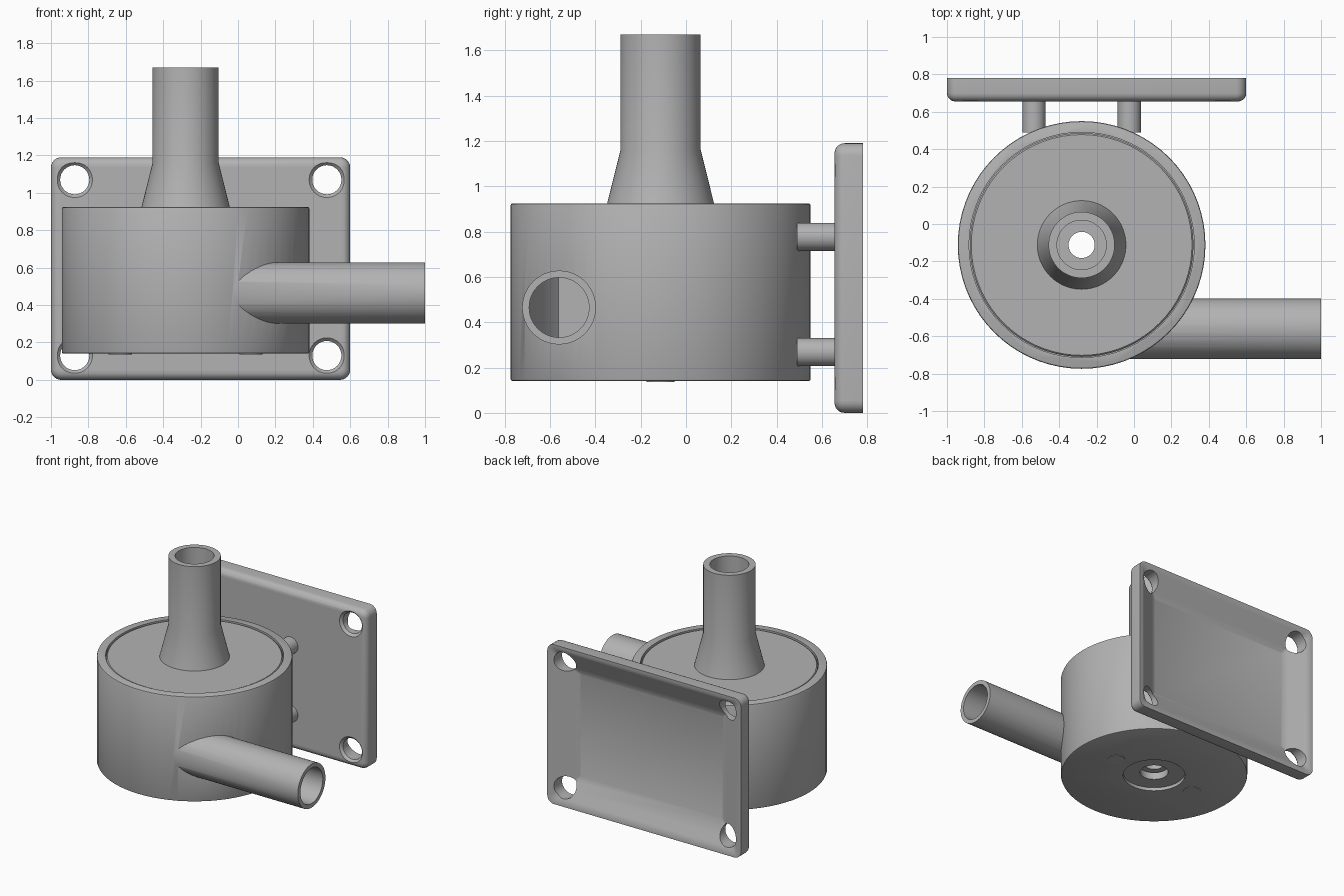
import bpy, bmesh, math
from mathutils import Matrix, Vector

if "Cube" in bpy.data.objects:
    bpy.data.objects.remove(bpy.data.objects["Cube"], do_unlink=True)

CX, CY = -0.28, -0.112      # pump axis
grey = bpy.data.materials.new("plain grey")
grey.use_nodes = True
grey.diffuse_color = (0.45, 0.45, 0.45, 1)
grey.node_tree.nodes["Principled BSDF"].inputs["Base Color"].default_value = (0.45, 0.45, 0.45, 1)


def add(name, bm):
    bmesh.ops.recalc_face_normals(bm, faces=bm.faces)
    mesh = bpy.data.meshes.new(name)
    bm.to_mesh(mesh)
    bm.free()
    mesh.materials.append(grey)
    ob = bpy.data.objects.new(name, mesh)
    bpy.context.collection.objects.link(ob)
    return ob


def lathe(name, profile, center=(CX, CY, 0), segs=72):
    """Revolve a closed (radius, z) outline around the vertical axis."""
    bm = bmesh.new()
    rings = []
    for i in range(segs):
        a = math.tau * i / segs
        rings.append([bm.verts.new((center[0] + r * math.cos(a), center[1] + r * math.sin(a),
                                    center[2] + z)) for r, z in profile])
    n = len(profile)
    for i in range(segs):
        p, q = rings[i], rings[(i + 1) % segs]
        for j in range(n):
            k = (j + 1) % n
            bm.faces.new((p[j], q[j], q[k], p[k]))
    return add(name, bm)


def rod(name, start, end, radius, segs=48, end_radius=None):
    a, b = Vector(start), Vector(end)
    d = b - a
    bm = bmesh.new()
    bmesh.ops.create_cone(bm, cap_ends=True, segments=segs, radius1=radius,
                          radius2=radius if end_radius is None else end_radius, depth=d.length,
                          matrix=Matrix.Translation((a + b) / 2) @ d.to_track_quat('Z', 'Y').to_matrix().to_4x4())
    return add(name, bm)


def activate(ob):
    bpy.ops.object.select_all(action='DESELECT')
    ob.select_set(True)
    bpy.context.view_layer.objects.active = ob


def boolean(ob, tool, op):
    mod = ob.modifiers.new(op, 'BOOLEAN')
    mod.operation, mod.object, mod.solver = op, tool, 'EXACT'
    activate(ob)
    bpy.ops.object.modifier_apply(modifier=mod.name)
    bpy.data.objects.remove(tool, do_unlink=True)


def smooth(ob):
    activate(ob)
    bpy.ops.object.shade_smooth_by_angle(angle=math.radians(30))


# Housing: outer drum joined to the side outlet, then hollowed
B, T, R = 0.14, 0.925, 0.662
housing = rod("housing", (CX, CY, B), (CX, CY, T), R, 72)
activate(housing)
bevel = housing.modifiers.new("edge", 'BEVEL')
bevel.width, bevel.segments, bevel.angle_limit = 0.01, 2, math.radians(40)
bpy.ops.object.modifier_apply(modifier="edge")
OY, OZ = -0.56, 0.465
boolean(housing, rod("outlet", (CX, OY, OZ), (1, OY, OZ), 0.163), 'UNION')
boolean(housing, rod("cavity", (CX, CY, B + 0.08), (CX, CY, T + 0.1), 0.602, 72), 'DIFFERENCE')
boolean(housing, rod("outlet_bore", (CX, OY, OZ), (1.1, OY, OZ), 0.132), 'DIFFERENCE')
boolean(housing, rod("floor_recess", (CX, CY, B - 0.1), (CX, CY, B + 0.025), 0.22), 'DIFFERENCE')
boolean(housing, rod("shaft_hole", (CX, CY, 0), (CX, CY, B + 0.2), 0.1), 'DIFFERENCE')
smooth(housing)

# Lid with the flared inlet pipe
lid = lathe("lid_and_inlet", [(0.132, 0.84), (0.598, 0.84), (0.598, 0.911), (0.59, 0.919),
                              (0.237, 0.919), (0.177, 1.16), (0.177, 1.67), (0.132, 1.67)])
smooth(lid)

# Rotor: bored hub with flat blades
smooth(lathe("rotor_hub", [(0.07, 0.23), (0.2, 0.23), (0.2, 0.8), (0.07, 0.8)], segs=48))
bm = bmesh.new()
for i in range(6):
    turn = Matrix.Rotation(math.tau * i / 6 - math.pi / 2, 4, 'Z')
    bmesh.ops.create_cube(bm, size=1, matrix=Matrix.Translation((CX, CY, 0.51)) @ turn
                          @ Matrix.Translation((0.32, 0, 0)) @ Matrix.Diagonal((0.26, 0.04, 0.54, 1)))
add("rotor_blades", bm)

# Flush plugs under the housing
for side, label in ((-1, "right"), (1, "left")):
    x = CX + side * 0.35
    smooth(rod(label + "_floor_plug", (x, CY, B + 0.02), (x, CY, B - 0.003), 0.062, 32))


# Mounting plate: stacked rounded rectangles, rounded front and dished back
def outline(bm, inset, y, corner):
    x0, x1, z0, z1 = -1 + inset, 0.6 - inset, inset, 1.19 - inset
    ring = []
    for k, (x, z, sx, sz) in enumerate(((x1, z1, -1, -1), (x0, z1, 1, -1), (x0, z0, 1, 1), (x1, z0, -1, 1))):
        for s in range(7):
            a = math.pi / 2 * (k + s / 6)
            ring.append(bm.verts.new((x + sx * corner + corner * math.cos(a), y,
                                      z + sz * corner + corner * math.sin(a))))
    return ring


FRONT, BACK, FILLET = 0.655, 0.78, 0.045
bm = bmesh.new()
rings = []
for s in range(6):
    a = math.pi / 2 * s / 5
    inset = FILLET * (1 - math.sin(a))
    rings.append(outline(bm, inset, FRONT + FILLET * (1 - math.cos(a)), 0.055 - inset))
rings += [outline(bm, 0, BACK, 0.055), outline(bm, 0.025, BACK, 0.03), outline(bm, 0.21, BACK - 0.09, 0.01)]
for p, q in zip(rings, rings[1:]):
    for i in range(len(p)):
        j = (i + 1) % len(p)
        bm.faces.new((p[i], p[j], q[j], q[i]))
bm.faces.new(rings[0])
bm.faces.new(rings[-1])
plate = add("mounting_plate", bm)
for x in (-0.873, 0.475):
    for z in (0.13, 1.07):
        boolean(plate, rod("screw_hole", (x, 0.5, z), (x, 0.9, z), 0.078, 32), 'DIFFERENCE')
        boolean(plate, rod("countersink", (x, FRONT - 0.01, z), (x, FRONT + 0.025, z), 0.105, 32, 0.07),
                'DIFFERENCE')
smooth(plate)

# Four standoffs between housing and plate
for x, side in ((-0.535, "right"), (-0.025, "left")):
    for z, level in ((0.268, "lower"), (0.777, "upper")):
        smooth(rod(f"{level}_{side}_standoff", (x, 0.49, z), (x, FRONT + 0.01, z), 0.062, 32))
